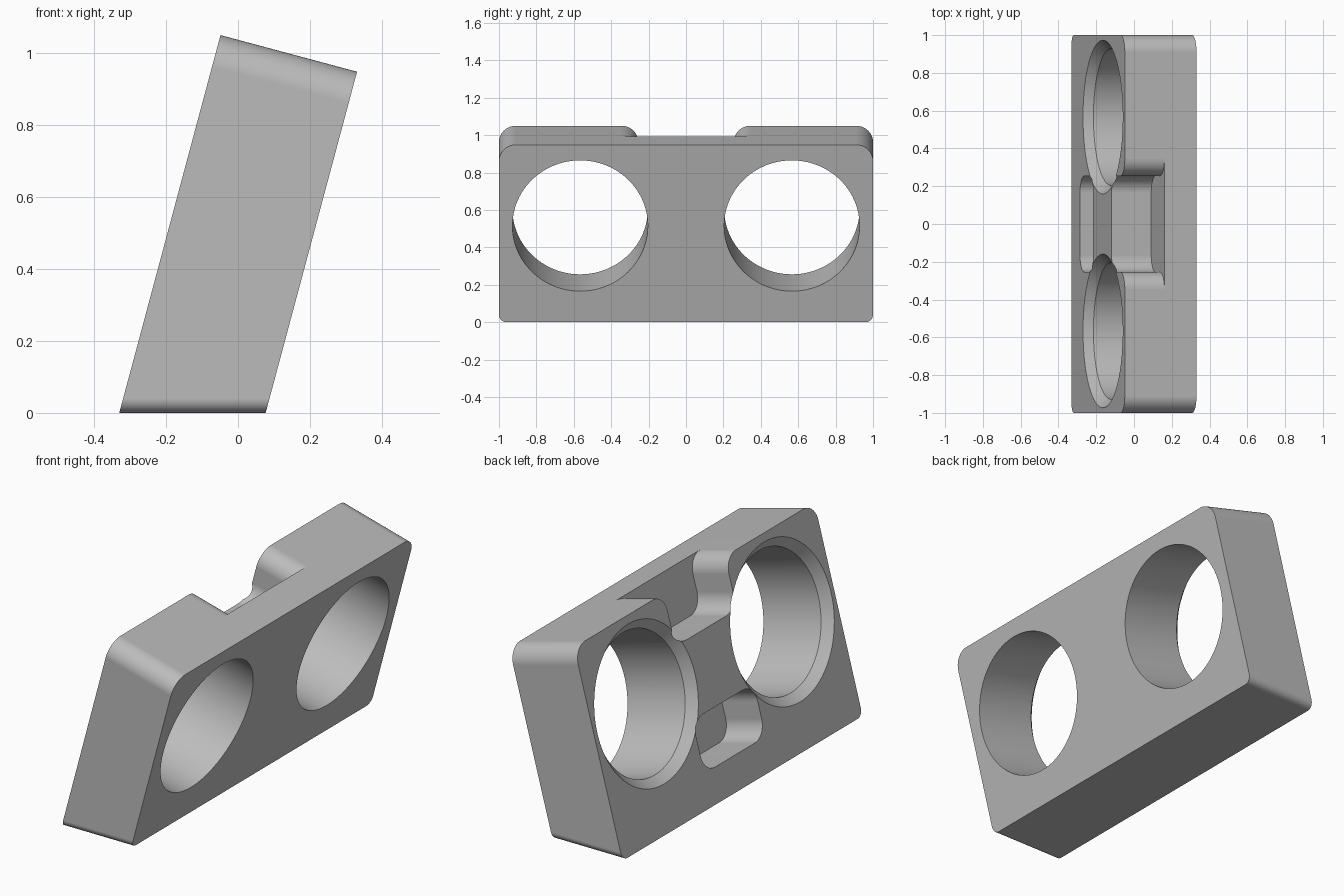
import bpy, bmesh
from math import radians, sin, cos
from mathutils import Matrix, Vector

if "Cube" in bpy.data.objects:
    bpy.data.objects.remove(bpy.data.objects["Cube"])

TILT = radians(15)
S, C = sin(TILT), cos(TILT)
THICK, TOP = 0.393, 1.087        # block thickness and slanted height
HOLE_Y, HOLE_U, HOLE_R = 0.566, 0.639, 0.362
CHAMFER, DEPTH = 0.045, 0.217
HALF, TALL, R = 0.255, 0.27, 0.09   # slot half width, height, fillet

# Slanted frame: across the block, up the slope, into the thickness
FRAME = Matrix(((0, S, C, -0.33), (1, 0, 0, 0), (0, C, -S, 0), (0, 0, 0, 1)))


def arc(cy, cu, r, start, end, steps=14):
    angles = [radians(start + (end - start) * i / steps) for i in range(steps + 1)]
    return [(cy + r * cos(a), cu + r * sin(a)) for a in angles]


def solid(name, near, far):
    """Closed solid between two matching outlines of 3D points."""
    bm = bmesh.new()
    a = [bm.verts.new(p) for p in near]
    b = [bm.verts.new(p) for p in far]
    bm.faces.new(a)
    bm.faces.new(b[::-1])
    for i in range(len(a)):
        j = (i + 1) % len(a)
        bm.faces.new((a[i], b[i], b[j], a[j]))
    bmesh.ops.recalc_face_normals(bm, faces=bm.faces[:])
    mesh = bpy.data.meshes.new(name)
    bm.to_mesh(mesh)
    bm.free()
    obj = bpy.data.objects.new(name, mesh)
    bpy.context.collection.objects.link(obj)
    return obj


def cutter(name, near, d0, far, d1):
    """Hidden cutter between outlines at depths d0 and d1 in the slanted frame."""
    obj = solid(name, [FRAME @ Vector((y, u, d0)) for y, u in near],
                [FRAME @ Vector((y, u, d1)) for y, u in far])
    obj.hide_render = True
    return obj


# Leaning block with a level base
side = [(-0.33, 0), (-0.33 + THICK / C, 0),
        (-0.33 + TOP * S + THICK * C, TOP * C - THICK * S),
        (-0.33 + TOP * S, TOP * C)]
block = solid("leaning_block", [(x, -1, z) for x, z in side],
              [(x, 1, z) for x, z in side])

# Round the end edges: wide at the top, narrow at the base
bm = bmesh.new()
bm.from_mesh(block.data)
for at_top, radius in ((True, R), (False, 0.04)):
    edges = [e for e in bm.edges
             if abs(e.verts[0].co.y - e.verts[1].co.y) < 0.001
             and all((v.co.z > 0.5) == at_top for v in e.verts)
             and abs(e.verts[0].co.x - e.verts[1].co.x) > 0.2]
    bmesh.ops.bevel(bm, geom=edges, offset=radius, segments=14,
                    profile=0.5, affect='EDGES')
bm.to_mesh(block.data)
bm.free()

cutters = []
# Two round through holes, each chamfered on the rear face
for y, label in ((HOLE_Y, "left"), (-HOLE_Y, "right")):
    bore = arc(y, HOLE_U, HOLE_R, 0, 360, 96)[:-1]
    rim = arc(y, HOLE_U, HOLE_R + CHAMFER + 0.02, 0, 360, 96)[:-1]
    cutters.append(cutter(label + "_bore", bore, -0.1, bore, THICK + 0.1))
    cutters.append(cutter(label + "_chamfer", rim, -0.02, bore, CHAMFER))

# Rounded pocket low on the rear face
low, high, c = 0.17 + R, 0.17 + TALL - R, HALF - R
pocket = (arc(c, high, R, 0, 90) + arc(-c, high, R, 90, 180)
          + arc(-c, low, R, 180, 270) + arc(c, low, R, 270, 360))
cutters.append(cutter("pocket", pocket, -0.1, pocket, DEPTH))

# Open notch at the top, flaring outwards at its mouth
floor, flare = TOP - TALL + R, HALF + R
notch = (arc(-c, floor, R, 180, 270) + arc(c, floor, R, 270, 360)
         + arc(flare, TOP - R, R, 180, 90)
         + [(flare, TOP + 0.1), (-flare, TOP + 0.1)]
         + arc(-flare, TOP - R, R, 90, 0))
cutters.append(cutter("notch", notch, -0.1, notch, DEPTH))

bpy.ops.object.select_all(action='DESELECT')
bpy.context.view_layer.objects.active = block
block.select_set(True)
for tool in cutters:
    mod = block.modifiers.new(tool.name, 'BOOLEAN')
    mod.operation, mod.solver, mod.object = 'DIFFERENCE', 'EXACT', tool
    bpy.ops.object.modifier_apply(modifier=mod.name)
    bpy.data.objects.remove(tool)

# Plain grey finish
grey = bpy.data.materials.new("plain_grey")
grey.use_nodes = True
colour = (0.5, 0.5, 0.5, 1)
grey.diffuse_color = colour
grey.node_tree.nodes["Principled BSDF"].inputs["Base Color"].default_value = colour
block.data.materials.clear()
block.data.materials.append(grey)

bpy.ops.object.shade_smooth_by_angle(angle=radians(30))
weighted = block.modifiers.new("even_shading", 'WEIGHTED_NORMAL')
weighted.keep_sharp = True
